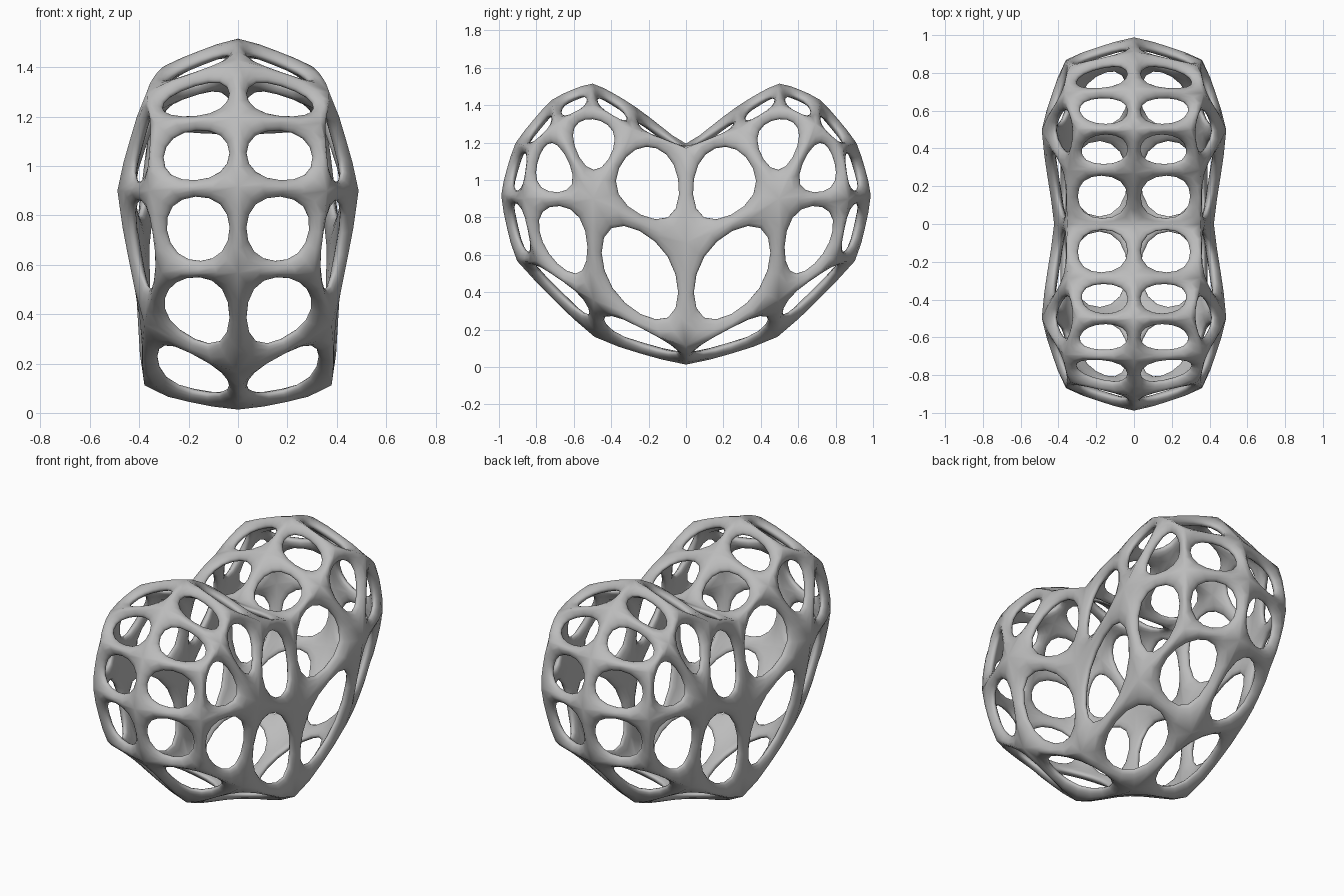
import bpy, bmesh

if "Cube" in bpy.data.objects:
    bpy.data.objects.remove(bpy.data.objects["Cube"])

mat = bpy.data.materials.new("plain grey")
mat.use_nodes = True
grey = (0.5, 0.5, 0.5, 1)
mat.diffuse_color = grey
mat.node_tree.nodes["Principled BSDF"].inputs["Base Color"].default_value = grey

# Quarter of the heart cage: centre spine (y, z), side ring, two flank nodes
spine = [(0, 1.18), (.27, 1.4), (.5, 1.53), (.72, 1.44), (.92, 1.2),
         (1, .92), (.92, .57), (.49, .14), (0, 0)]
ring = [(.36, 0, 1.18), (.36, .28, 1.28), (.31, .5, 1.41), (.38, .7, 1.31), (.35, .84, 1.18),
        (.37, .88, .9), (.32, .81, .56), (.39, .5, .35), (.39, 0, .08)]
cheek, waist = (.5, .5, .9), (.42, 0, .65)

bm = bmesh.new()
p = [bm.verts.new((0, y, z)) for y, z in spine]
s = [bm.verts.new(c) for c in ring]
n, m = bm.verts.new(cheek), bm.verts.new(waist)
for i in range(8):
    bm.faces.new((p[i], s[i], s[i + 1], p[i + 1]))
for i in (1, 3, 5):
    bm.faces.new((n, s[i + 2], s[i + 1], s[i]))
bm.faces.new((n, s[1], s[0], m))
bm.faces.new((n, m, s[8], s[7]))

# Mirror across both planes, welding the seams
for axis in (0, 1):
    geo = bmesh.ops.duplicate(bm, geom=bm.verts[:] + bm.edges[:] + bm.faces[:])["geom"]
    for v in geo:
        if isinstance(v, bmesh.types.BMVert):
            v.co[axis] *= -1
    bmesh.ops.remove_doubles(bm, verts=bm.verts[:], dist=.001)
bmesh.ops.recalc_face_normals(bm, faces=bm.faces[:])
bm.normal_update()

# Turn the cage into struts and firm up the ridges that join the nodes
bmesh.ops.wireframe(bm, faces=bm.faces[:], thickness=.07, offset=-.9,
                    use_replace=True, use_even_offset=True)
crease = bm.edges.layers.float.new("crease_edge")
for edge in bm.edges:
    if all(len(v.link_edges) > 4 for v in edge.verts):
        edge[crease] = .4
mesh = bpy.data.meshes.new("heart_lattice")
bm.to_mesh(mesh)
bm.free()
mesh.materials.append(mat)
heart = bpy.data.objects.new("heart_lattice", mesh)
bpy.context.collection.objects.link(heart)

# Round the openings by subdivision
sub = heart.modifiers.new("rounding", "SUBSURF")
sub.levels = sub.render_levels = 2

bpy.context.view_layer.objects.active = heart
heart.select_set(True)
bpy.ops.object.shade_smooth()
